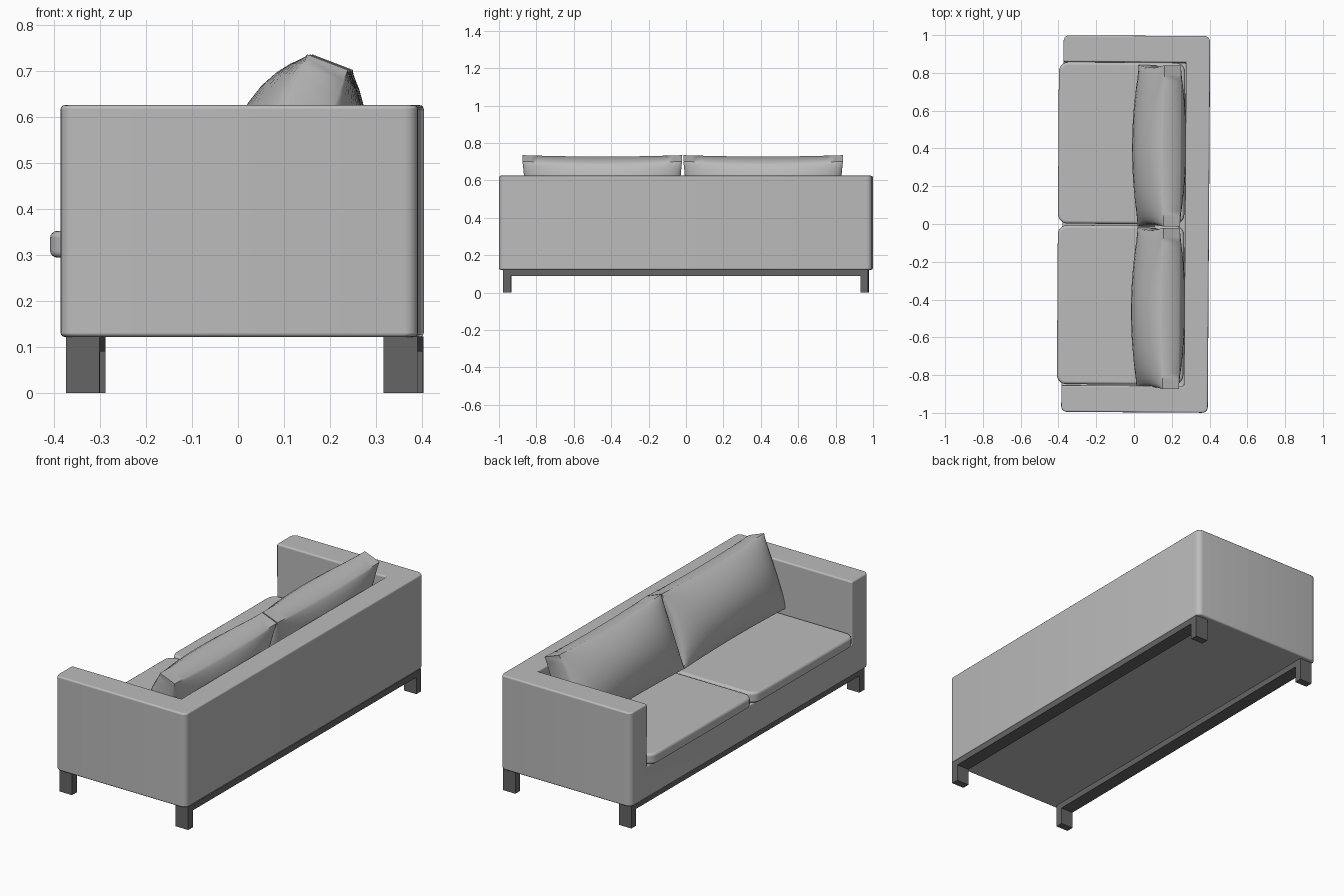
import bpy, bmesh, math
from mathutils import Matrix, Vector

old = bpy.data.objects.get("Cube")
if old:
    bpy.data.objects.remove(old, do_unlink=True)

TURN = -0.0065          # the sofa stands very slightly askew


def material(name, grey):
    m = bpy.data.materials.new(name)
    m.use_nodes = True
    colour = (grey, grey, grey, 1)
    m.diffuse_color = colour
    m.node_tree.nodes["Principled BSDF"].inputs["Base Color"].default_value = colour
    return m


fabric = material("grey fabric", 0.5)
wood = material("dark legs", 0.13)


def add_object(name, bm, mat):
    bmesh.ops.recalc_face_normals(bm, faces=bm.faces)
    mesh = bpy.data.meshes.new(name)
    bm.to_mesh(mesh)
    bm.free()
    mesh.materials.append(mat)
    obj = bpy.data.objects.new(name, mesh)
    bpy.context.collection.objects.link(obj)
    obj.rotation_euler.z = TURN
    return obj


def box(low, high, corner=0):
    """Box between two corners, with optional rounded upright edges."""
    low, high = Vector(low), Vector(high)
    bm = bmesh.new()
    place = Matrix.Translation((low + high) / 2) @ Matrix.Diagonal((*(high - low), 1))
    bmesh.ops.create_cube(bm, size=1, matrix=place)
    if corner:
        upright = [e for e in bm.edges
                   if abs(e.verts[0].co.z - e.verts[1].co.z) > 0.01]
        bmesh.ops.bevel(bm, geom=upright, offset=corner, segments=5,
                        profile=0.5, affect='EDGES')
    return bm


def smooth(obj, degrees):
    bpy.ops.object.select_all(action='DESELECT')
    obj.select_set(True)
    bpy.context.view_layer.objects.active = obj
    bpy.ops.object.shade_smooth_by_angle(angle=math.radians(degrees))


def soften(obj, width, segments=3):
    mod = obj.modifiers.new("soft edges", 'BEVEL')
    mod.width = width
    mod.segments = segments
    mod.limit_method = 'ANGLE'
    mod.angle_limit = math.radians(40)
    mod.harden_normals = True


# Upholstered body: rounded block with the seating space cut out
body = add_object("sofa_body", box((-0.379, -0.997, 0.122), (0.397, 0.997, 0.625), 0.03), fabric)
cutter = add_object("seat_cutter", box((-0.6, -0.856, 0.293), (0.27, 0.856, 1)), fabric)
cutter.hide_render = True
cut = body.modifiers.new("seat space", 'BOOLEAN')
cut.object = cutter
cut.operation = 'DIFFERENCE'
cut.solver = 'EXACT'
bpy.context.view_layer.objects.active = body
bpy.ops.object.modifier_apply(modifier=cut.name)
bpy.data.objects.remove(cutter, do_unlink=True)
smooth(body, 35)
soften(body, 0.009)

# Seat cushions
for side, y0, y1 in (("left", 0.0, 0.855), ("right", -0.85, -0.008)):
    seat = add_object("seat_cushion_" + side,
                      box((-0.403, y0, 0.294), (0.266, y1, 0.352), 0.05), fabric)
    smooth(seat, 35)
    soften(seat, 0.016, 4)


def pillow(name, y_mid, half_w=0.427, half_h=0.193, edge=0.047, puff=0.09):
    """Puffed slab leaning against the back, with thin square corners."""
    bm = bmesh.new()
    nu, nv = 12, 20
    up, out = Vector((0.358, 0, 0.934)), Vector((-0.934, 0, 0.358))
    centre = Vector((0.131, y_mid, 0.538))
    sheets = []
    for sign in (1, -1):
        sheet = []
        for i in range(nu + 1):
            u = math.sin(math.pi * (i / nu - 0.5))
            row = []
            for j in range(nv + 1):
                v = math.sin(math.pi * (j / nv - 0.5))
                fu, fv = max(0, 1 - u * u), max(0, 1 - v * v)
                bulge = edge + puff * fu ** 0.8 * fv ** 0.5
                w = v * (half_w - 0.012 * fu)
                h = u * (half_h - 0.008 * fv)
                row.append(bm.verts.new(centre + up * h + out * sign * bulge
                                        + Vector((0, w, 0))))
            sheet.append(row)
        for i in range(nu):
            for j in range(nv):
                bm.faces.new((sheet[i][j], sheet[i][j + 1],
                              sheet[i + 1][j + 1], sheet[i + 1][j]))
        sheets.append(sheet)
    # Narrow border joining the two puffed sides
    rims = [s[0][:-1] + [r[-1] for r in s[:-1]] + s[-1][:0:-1] + [r[0] for r in s[:0:-1]]
            for s in sheets]
    for k in range(len(rims[0])):
        n = (k + 1) % len(rims[0])
        bm.faces.new((rims[0][k], rims[0][n], rims[1][n], rims[1][k]))
    smooth(add_object(name, bm, fabric), 50)


pillow("back_pillow_left", 0.414)
pillow("back_pillow_right", -0.446)

# Legs and the rails that join them
for place, x0, x1 in (("front", -0.367, -0.294), ("back", 0.322, 0.396)):
    add_object(place + "_rail", box((x0, -0.935, 0.09), (x1, 0.935, 0.1225)), wood)
    for side, s in (("left", 1), ("right", -1)):
        ys = sorted((s * 0.935, s * 0.975))
        add_object(f"{place}_leg_{side}", box((x0, ys[0], 0), (x1, ys[1], 0.1225)), wood)
